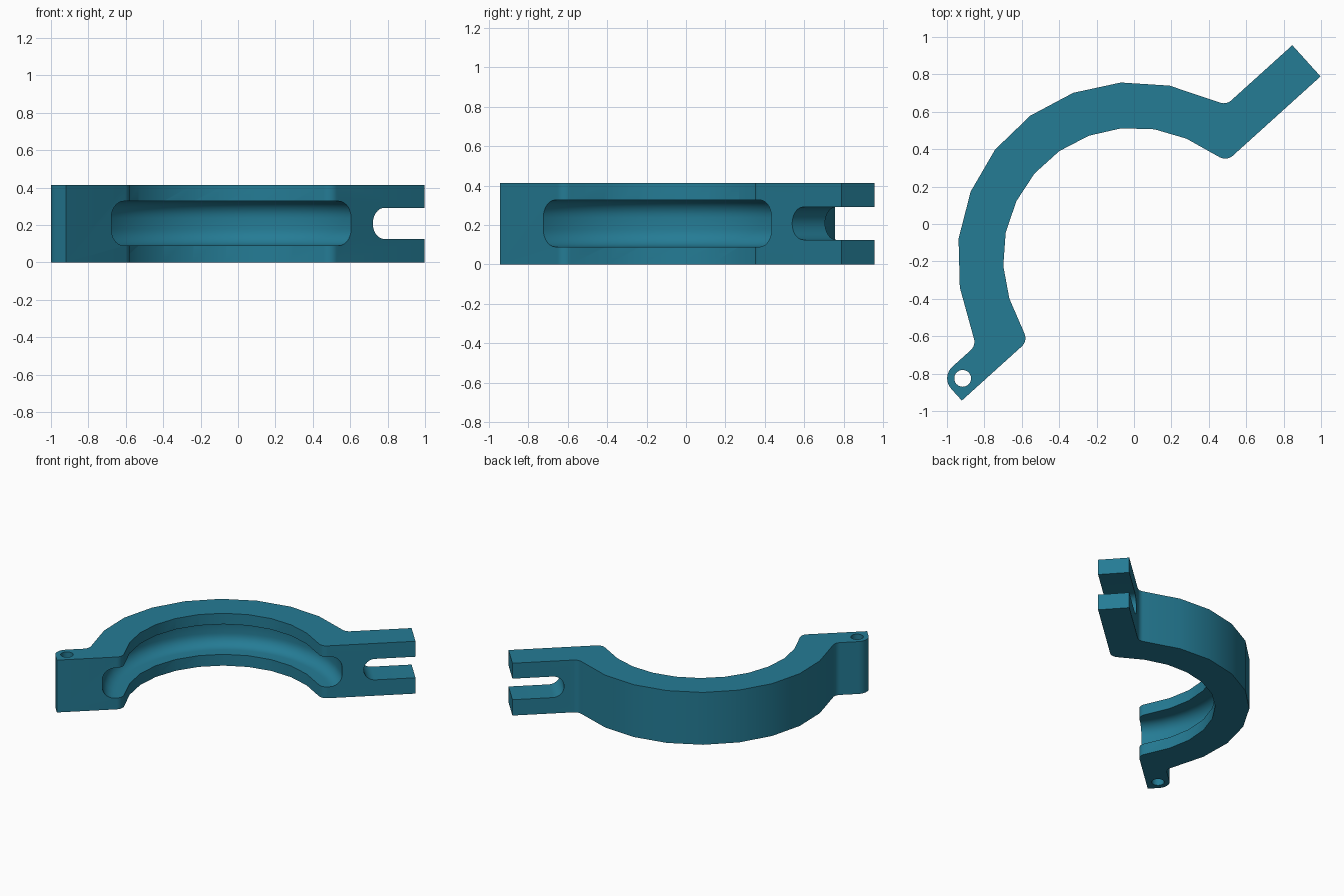
import bpy, bmesh
from math import radians, sin, cos, tan, pi
from mathutils import Matrix, Vector

if "Cube" in bpy.data.objects:
    bpy.data.objects.remove(bpy.data.objects["Cube"], do_unlink=True)

HEIGHT = 0.413
MID = 0.208           # height of the groove and slot centre line
FLAT = 0.054          # distance of the clamping face from the ring centre
# The clamp is drawn about its ring centre, then turned into place
PLACE = Matrix.Translation((0, -0.185, 0)) @ Matrix.Rotation(radians(42.1), 4, "Z")

teal = bpy.data.materials.new("teal")
teal.use_nodes = True
colour = (0.018, 0.2, 0.3, 1)
teal.diffuse_color = colour
teal.node_tree.nodes["Principled BSDF"].inputs["Base Color"].default_value = colour


def arc(cx, cy, r, start, end, count):
    """Points on an arc, angles in degrees, both ends included."""
    step = (end - start) / (count - 1)
    angles = [radians(start + step * i) for i in range(count)]
    return [(cx + r * cos(a), cy + r * sin(a)) for a in angles]


def fillet(before, corner, after, r, count=7):
    """Points that round the corner between two straight edges."""
    c = Vector(corner)
    a, b = (Vector(before) - c).normalized(), (Vector(after) - c).normalized()
    half = a.angle(b) / 2
    centre = c + (a + b).normalized() * (r / sin(half))
    reach = r / tan(half)
    p, q = c + a * reach - centre, c + b * reach - centre
    rays = [p.lerp(q, i / (count - 1)).normalized() for i in range(count)]
    return [tuple(centre + ray * r) for ray in rays]


def make_object(name, bm):
    bmesh.ops.recalc_face_normals(bm, faces=bm.faces)
    bm.transform(PLACE)
    mesh = bpy.data.meshes.new(name)
    bm.to_mesh(mesh)
    bm.free()
    mesh.materials.append(teal)
    obj = bpy.data.objects.new(name, mesh)
    bpy.context.collection.objects.link(obj)
    return obj


def prism(name, points, offset):
    """Closed solid: two caps joined by a ring of side faces."""
    bm = bmesh.new()
    near = [bm.verts.new(p) for p in points]
    far = [bm.verts.new(Vector(p) + Vector(offset)) for p in points]
    bm.faces.new(near)
    bm.faces.new(far[::-1])
    for i in range(len(points)):
        bm.faces.new((near[i], near[i - 1], far[i - 1], far[i]))
    return make_object(name, bm)


# Clamp outline: faceted ring half, slotted arm on one side, eyelet tab on the other
inner = arc(0, 0, 0.70, 155.7, 24.3, 10)
outer = arc(0, 0, 0.944, 36.3, 147.3, 8)
arm_tip, arm_back = (1.393, FLAT), (1.393, 0.279)
tab_tip = (-1.192, FLAT)
eye = (-1.109, 0.139)
eyelet = arc(*eye, 0.083, 90, 180, 9)
outline = (
    inner
    + fillet(inner[-1], (0.717, FLAT), arm_tip, 0.06)
    + [arm_tip, arm_back]
    + fillet(arm_back, (0.918, 0.279), outer[0], 0.06)
    + outer
    + fillet(outer[-1], (-0.939, 0.222), eyelet[0], 0.06)
    + eyelet + [tab_tip]
    + fillet(tab_tip, (-0.717, FLAT), inner[0], 0.06)
)
body = prism("clamp_body", [(x, y, 0) for x, y in outline], (0, 0, HEIGHT))

# Rounded groove around the inside of the ring
bm = bmesh.new()
half, corner, depth, steps = 0.119, 0.09, 0.868, 48
profile = [(0.6, MID - half)]
profile += arc(depth - corner, MID - half + corner, corner, -90, 0, 8)
profile += arc(depth - corner, MID + half - corner, corner, 0, 90, 8)
profile += [(0.6, MID + half)]
rings = []
for s in range(steps):
    a = 2 * pi * s / steps
    rings.append([bm.verts.new((r * cos(a), r * sin(a), z)) for r, z in profile])
for s in range(steps):
    for i in range(len(profile)):
        bm.faces.new((rings[s - 1][i - 1], rings[s][i - 1], rings[s][i], rings[s - 1][i]))
groove = make_object("groove_cutter", bm)

# Open-ended slot through the arm
slot_shape = arc(1.103, MID, 0.083, 90, 270, 17)
slot_shape += [(1.6, MID - 0.083), (1.6, MID + 0.083)]
slot = prism("slot_cutter", [(x, -0.1, z) for x, z in slot_shape], (0, 0.6, 0))

# Pin hole through the eyelet tab
circle = arc(*eye, 0.045, 0, 345, 24)
hole = prism("pin_hole_cutter", [(x, y, -0.1) for x, y in circle], (0, 0, 0.7))

# Cut the body and shade it
bpy.ops.object.select_all(action="DESELECT")
bpy.context.view_layer.objects.active = body
body.select_set(True)
for cutter in (groove, slot, hole):
    mod = body.modifiers.new(cutter.name, "BOOLEAN")
    mod.operation = "DIFFERENCE"
    mod.solver = "EXACT"
    mod.object = cutter
    bpy.ops.object.modifier_apply(modifier=mod.name)
    bpy.data.objects.remove(cutter, do_unlink=True)
bpy.ops.object.shade_smooth_by_angle(angle=radians(30))
